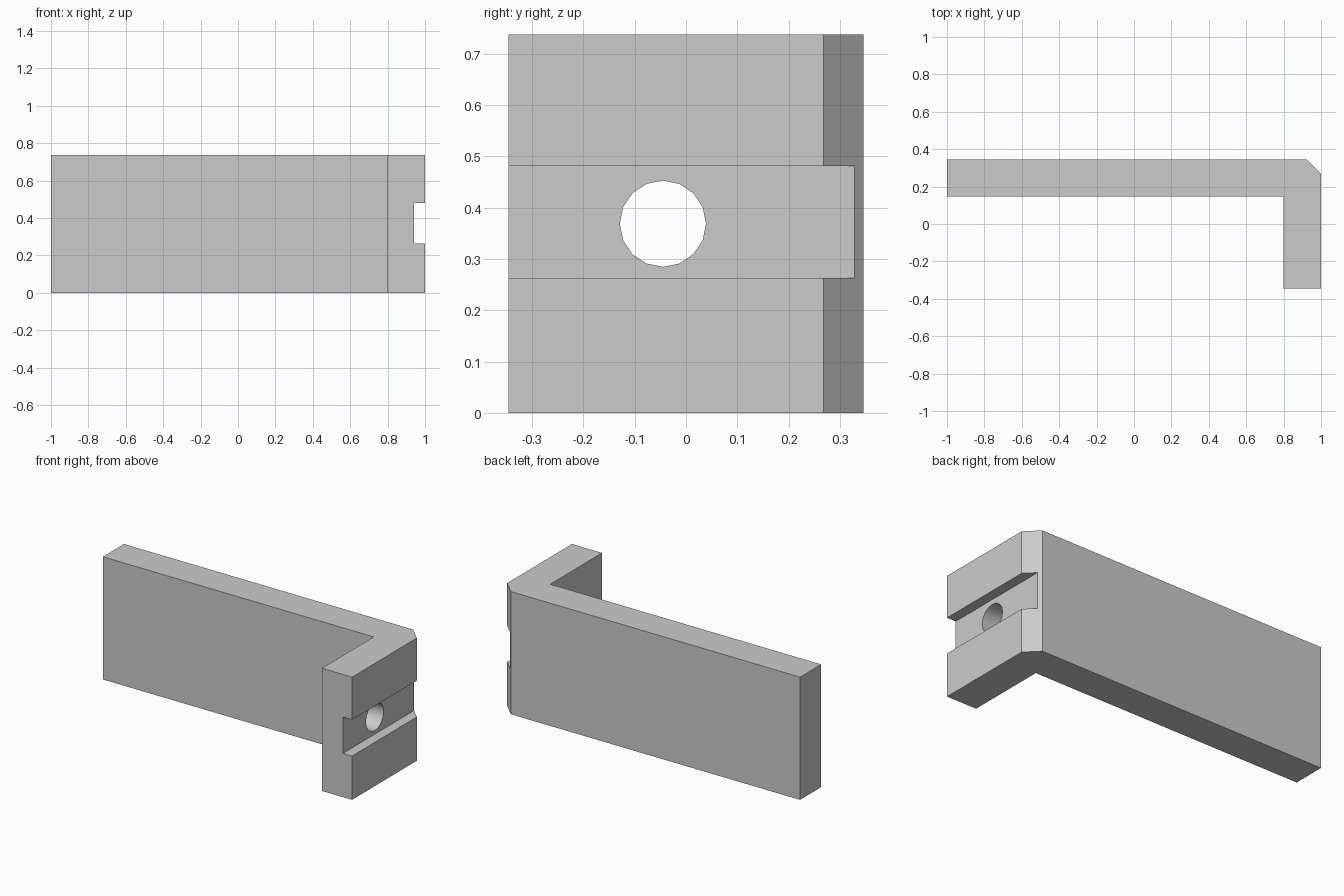
import bpy, bmesh
from math import pi, radians

old = bpy.data.objects.get("Cube")
if old:
    bpy.data.objects.remove(old, do_unlink=True)

HEIGHT, DEPTH = 0.737, 0.346
WALL, CHAMFER = 0.2, 0.078
GROOVE_FLOOR, GROOVE_LOW, GROOVE_HIGH = 0.94, 0.263, 0.481

# Plain grey material
GREY = (0.6, 0.6, 0.6, 1)
grey = bpy.data.materials.new("light grey")
grey.use_nodes = True
grey.diffuse_color = GREY
grey.node_tree.nodes["Principled BSDF"].inputs["Base Color"].default_value = GREY


def extruded_profile(name, points, height):
    """Extrude an outline in the ground plane upwards."""
    bm = bmesh.new()
    face = bm.faces.new([bm.verts.new((x, y, 0)) for x, y in points])
    top = bmesh.ops.extrude_face_region(bm, geom=[face])["geom"]
    verts = [v for v in top if isinstance(v, bmesh.types.BMVert)]
    bmesh.ops.translate(bm, verts=verts, vec=(0, 0, height))
    bmesh.ops.recalc_face_normals(bm, faces=bm.faces)
    mesh = bpy.data.meshes.new(name)
    bm.to_mesh(mesh)
    bm.free()
    obj = bpy.data.objects.new(name, mesh)
    bpy.context.collection.objects.link(obj)
    return obj


def cut(target, cutter):
    """Subtract a cutter from the target, then discard it."""
    mod = target.modifiers.new("cut", "BOOLEAN")
    mod.operation = "DIFFERENCE"
    mod.solver = "EXACT"
    mod.object = cutter
    bpy.context.view_layer.objects.active = target
    bpy.ops.object.modifier_apply(modifier=mod.name)
    bpy.data.objects.remove(cutter, do_unlink=True)


# L-shaped bracket with a chamfered outer corner
bracket = extruded_profile("bracket", [
    (-1, DEPTH), (-1, DEPTH - WALL), (1 - WALL, DEPTH - WALL),
    (1 - WALL, -DEPTH), (1, -DEPTH),
    (1, DEPTH - CHAMFER), (1 - CHAMFER, DEPTH)], HEIGHT)
bracket.data.materials.append(grey)

# Groove along the outside of the short leg
groove = extruded_profile("groove_cutter", [
    (GROOVE_FLOOR, -1), (1.2, -1), (1.2, 1), (GROOVE_FLOOR, 1)],
    GROOVE_HIGH - GROOVE_LOW)
groove.location.z = GROOVE_LOW
cut(bracket, groove)

# Bolt hole through the short leg
bpy.ops.mesh.primitive_cylinder_add(
    vertices=16, radius=0.084, depth=0.5,
    location=(0.9, -0.045, HEIGHT / 2), rotation=(0, pi / 2, 0))
cut(bracket, bpy.context.object)

# Smooth the hole wall, keep every other edge sharp
bpy.ops.object.select_all(action="DESELECT")
bracket.select_set(True)
bpy.context.view_layer.objects.active = bracket
bpy.ops.object.shade_smooth_by_angle(angle=radians(30))
